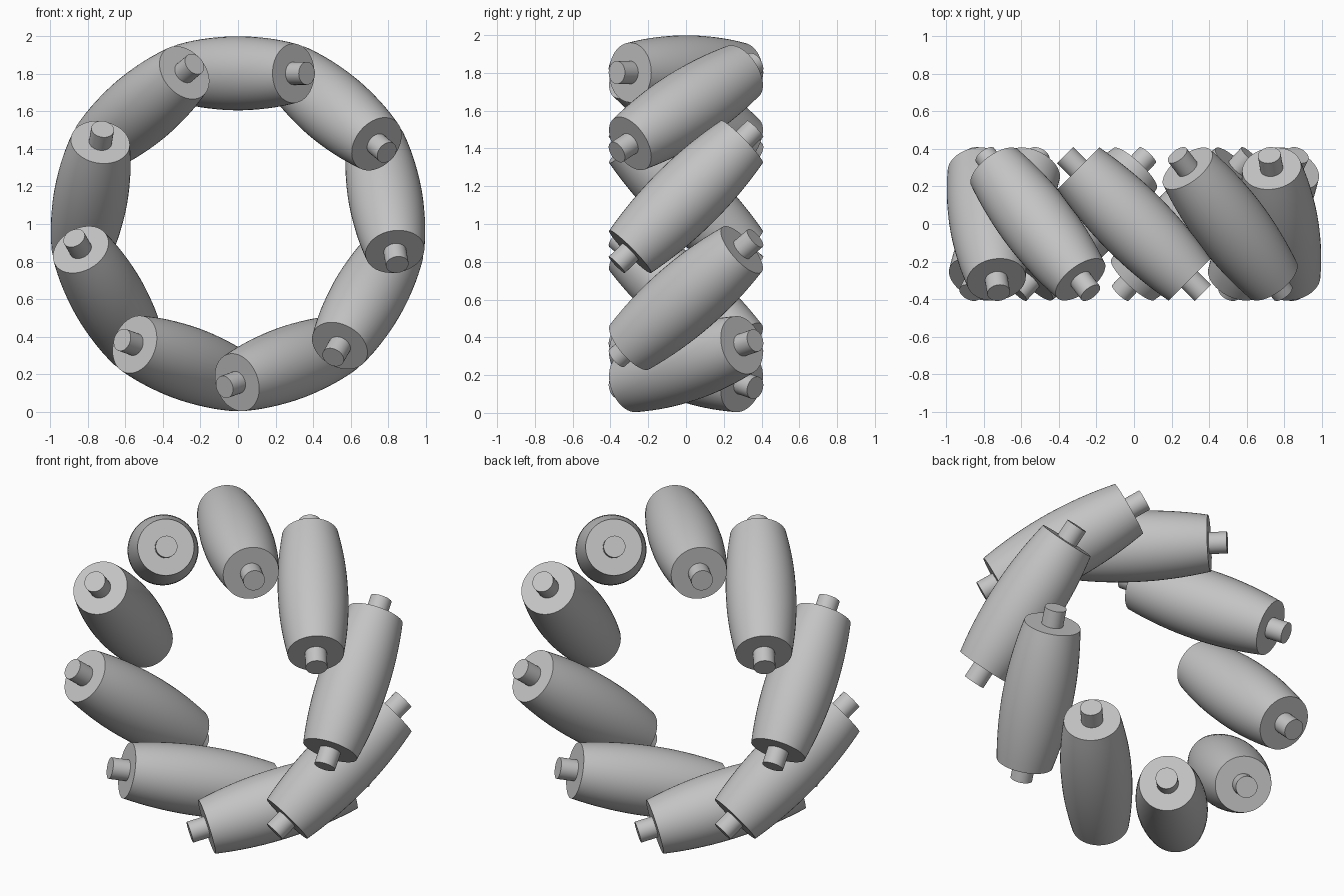
import bpy, bmesh, math
from mathutils import Matrix, Vector

cube = bpy.data.objects.get("Cube")
if cube:
    bpy.data.objects.remove(cube, do_unlink=True)

# Wheel layout
COUNT = 9
RING = 0.796                 # wheel axis to roller centre
HUB = Vector((0, 0, 1.006))
MID_R, END_R, HALF = 0.197, 0.158, 0.418
PIN_R, PIN_HALF = 0.061, 0.518

grey = bpy.data.materials.new("plain grey")
grey.use_nodes = True
colour = (0.55, 0.55, 0.55, 1)
grey.diffuse_color = colour
grey.node_tree.nodes["Principled BSDF"].inputs["Base Color"].default_value = colour


def lathe(name, profile, sides):
    """Spin a (radius, height) profile around z and cap both ends."""
    bm = bmesh.new()
    rings = []
    for r, h in profile:
        rings.append([bm.verts.new((r * math.cos(a), r * math.sin(a), h))
                      for a in (math.tau * i / sides for i in range(sides))])
    for low, high in zip(rings, rings[1:]):
        for i in range(sides):
            j = (i + 1) % sides
            bm.faces.new((low[i], low[j], high[j], high[i]))
    bm.faces.new(rings[0][::-1])
    bm.faces.new(rings[-1])
    mesh = bpy.data.meshes.new(name)
    bm.to_mesh(mesh)
    bm.free()
    mesh.materials.append(grey)
    return mesh


# Barrel profile: widest in the middle, flat sharp-edged ends
STEPS = 16
barrel = []
for k in range(STEPS + 1):
    t = 2 * k / STEPS - 1
    barrel.append((MID_R - (MID_R - END_R) * t * t, HALF * t))
body_mesh = lathe("roller_body", barrel, 48)
pin_mesh = lathe("roller_pin", [(PIN_R, -PIN_HALF), (PIN_R, PIN_HALF)], 32)

# Rollers lean 45 degrees to the wheel axis, front end clockwise
lean = Vector((1, -1, 0)).to_track_quat('Z', 'Y').to_matrix().to_4x4()
objects = []
for i in range(COUNT):
    turn = Matrix.Rotation(math.tau * i / COUNT, 4, 'Y')
    place = Matrix.Translation(HUB) @ turn @ Matrix.Translation((0, 0, RING)) @ lean
    for name, mesh in (("roller", body_mesh), ("axle_pin", pin_mesh)):
        ob = bpy.data.objects.new(f"{name}_{i + 1}", mesh)
        ob.matrix_world = place
        bpy.context.collection.objects.link(ob)
        objects.append(ob)

# Smooth sides with crisp end edges
bpy.ops.object.select_all(action='DESELECT')
for ob in objects[:2]:
    ob.select_set(True)
bpy.context.view_layer.objects.active = objects[0]
bpy.ops.object.shade_smooth_by_angle(angle=math.radians(35))
